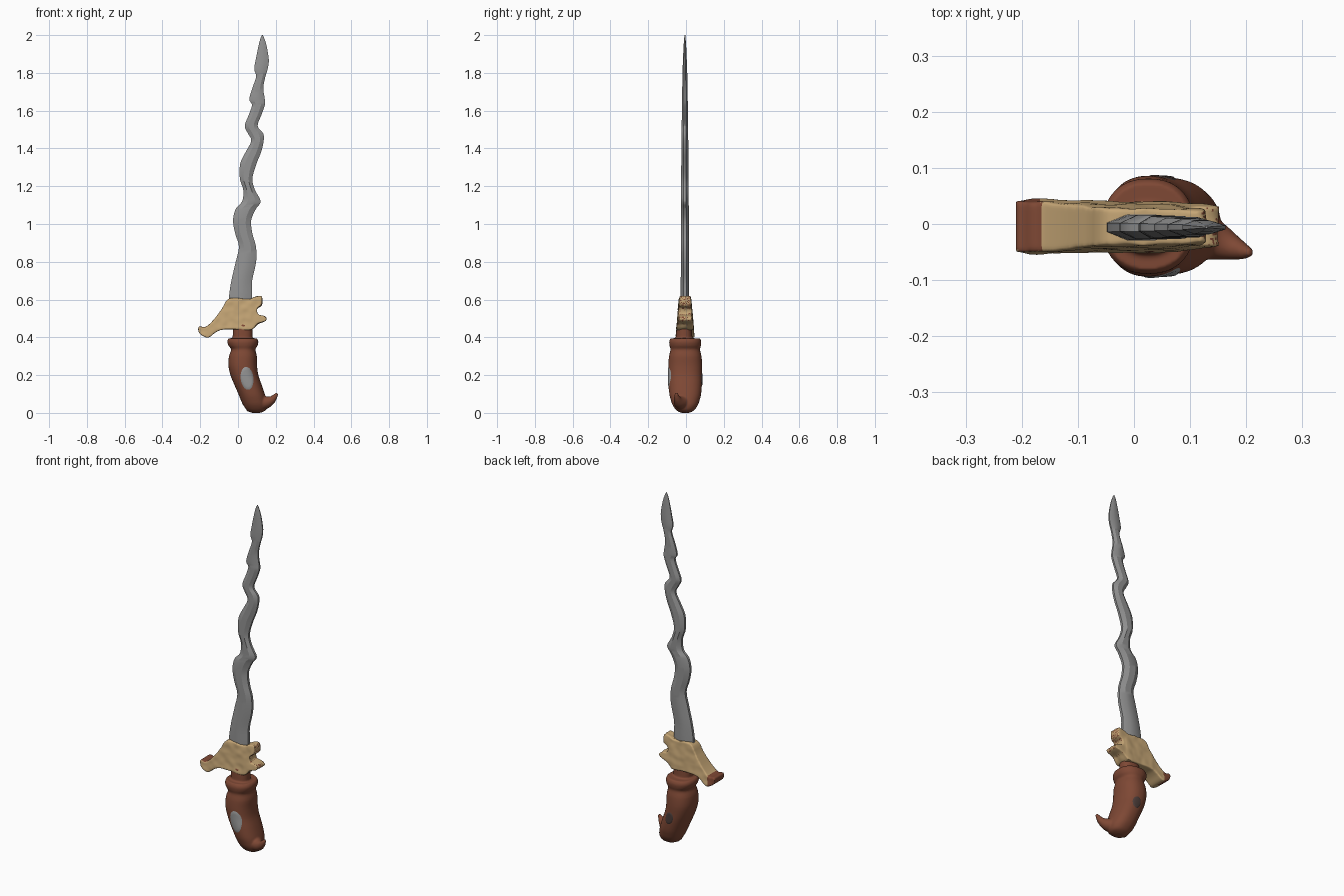
import bpy, bmesh, math, random
from mathutils import Vector, noise
from mathutils.bvhtree import BVHTree

if "Cube" in bpy.data.objects:
    bpy.data.objects.remove(bpy.data.objects["Cube"])


def mat(name, r, g, b):
    m = bpy.data.materials.new(name)
    m.diffuse_color = (r, g, b, 1)
    m.use_nodes = True
    m.node_tree.nodes["Principled BSDF"].inputs["Base Color"].default_value = m.diffuse_color
    return m


STEEL = mat("steel grey", 0.29, 0.29, 0.29)
TAN = mat("pale wood", 0.56, 0.38, 0.18)
BROWN = mat("red brown wood", 0.21, 0.065, 0.035)
DARK = mat("dark stain", 0.07, 0.045, 0.04)
PLATE = mat("inlay grey", 0.31, 0.31, 0.31)


def spline(rows, steps, closed=False):
    """Catmull-Rom resampling of rows of numbers."""
    n = len(rows)
    pick = (lambda i: rows[i % n]) if closed else (lambda i: rows[max(0, min(n - 1, i))])
    out = []
    for i in range(n if closed else n - 1):
        a, b, c, d = (pick(i + k) for k in (-1, 0, 1, 2))
        for s in range(steps):
            t = s / steps
            out.append([0.5 * (2 * q + (r - p) * t + (2 * p - 5 * q + 4 * r - w) * t * t
                               + (3 * q - p - 3 * r + w) * t ** 3)
                        for p, q, r, w in zip(a, b, c, d)])
    if not closed:
        out.append(list(rows[-1]))
    return out


def loft(bm, rings):
    loops = [[bm.verts.new(p) for p in ring] for ring in rings]
    n = len(loops[0])
    for a, b in zip(loops, loops[1:]):
        for i in range(n):
            j = (i + 1) % n
            bm.faces.new((a[i], a[j], b[j], b[i]))
    bm.faces.new(loops[0][::-1])
    bm.faces.new(loops[-1])


def make(name, bm, mats):
    bmesh.ops.recalc_face_normals(bm, faces=bm.faces)
    me = bpy.data.meshes.new(name)
    bm.to_mesh(me)
    bm.free()
    ob = bpy.data.objects.new(name, me)
    bpy.context.collection.objects.link(ob)
    for m in mats:
        me.materials.append(m)
    return ob


def fuse(ob, voxel, passes, mats):
    """Merge overlapping volumes into one softened skin."""
    r = ob.modifiers.new("fuse", 'REMESH')
    r.mode, r.voxel_size = 'VOXEL', voxel
    s = ob.modifiers.new("soften", 'SMOOTH')
    s.factor, s.iterations = 0.5, passes
    dg = bpy.context.evaluated_depsgraph_get()
    me = bpy.data.meshes.new_from_object(ob.evaluated_get(dg))
    ob.modifiers.clear()
    ob.data = me
    me.materials.clear()
    for m in mats:
        me.materials.append(m)


def smooth(ob, angle):
    bpy.ops.object.select_all(action='DESELECT')
    ob.select_set(True)
    bpy.context.view_layer.objects.active = ob
    bpy.ops.object.shade_smooth_by_angle(angle=math.radians(angle))


# Wavy blade: height, left edge, right edge, half thickness
edges = [(0.55, -.05, .07, .024), (0.62, -.047, .075, .023), (0.70, -.035, .075, .022),
         (0.80, -.012, .096, .021), (0.88, .005, .095, .021), (0.95, -.015, .076, .021),
         (1.02, -.026, .07, .021), (1.08, -.012, .095, .021), (1.12, .022, .12, .02),
         (1.18, .028, .09, .02), (1.24, .01, .076, .02), (1.32, .012, .098, .019),
         (1.38, .04, .122, .018), (1.44, .07, .136, .018), (1.48, .052, .133, .017),
         (1.52, .036, .104, .017), (1.58, .058, .125, .016), (1.63, .074, .142, .016),
         (1.66, .06, .142, .015), (1.72, .076, .134, .014), (1.78, .096, .145, .013),
         (1.82, .086, .157, .012), (1.87, .094, .163, .01), (1.94, .108, .152, .007),
         (1.98, .118, .14, .004), (2.0, .127, .131, .002)]
section = [(0, -.35), (.3, -1), (.7, -1), (1, -.35), (1, .35), (.7, 1), (.3, 1), (0, .35)]
bm = bmesh.new()
loft(bm, [[(l + (r - l) * u, -.006 + t * v, z) for u, v in section]
          for z, l, r, t in spline(edges, 4)])
smooth(make("blade", bm, [STEEL]), 25)

# Guard: swept wing on the left, scalloped lobes on the right
outline = [(-.045, .607), (-.085, .552), (-.13, .492), (-.172, .455), (-.207, .458),
           (-.205, .422), (-.16, .398), (-.12, .425), (-.085, .44), (-.02, .442),
           (.07, .44), (.105, .472), (.148, .488), (.142, .512), (.104, .522),
           (.104, .553), (.128, .572), (.124, .618), (.09, .614), (.055, .602)]
bm = bmesh.new()
f = bm.faces.new([bm.verts.new((x, -.042, z)) for x, z in spline(outline, 4, True)])
ext = bmesh.ops.extrude_face_region(bm, geom=[f])
bmesh.ops.translate(bm, vec=(0, .084, 0),
                    verts=[v for v in ext['geom'] if isinstance(v, bmesh.types.BMVert)])
guard = make("guard", bm, [TAN])
fuse(guard, 0.005, 5, [TAN, BROWN])
for v in guard.data.vertices:
    n = noise.noise(v.co * 28)
    v.co.y = -.005 + v.co.y * (0.74 + 2.0 * (0.62 - v.co.z)) + .003 * n
    if v.co.x > .07:
        v.co.x += .008 * n
        v.co.y *= 1 - 1.5 * (v.co.x - .07)
random.seed(4)
for p in guard.data.polygons:
    c, n = p.center, p.normal
    wing = c.x < -.165 and (c.y > -.012 or n.z > .6 or n.x < -.8)
    speck = c.x > .1 and n.x > .5 and random.random() < .3
    p.material_index = 1 if wing or speck else 0
smooth(guard, 50)

# Grip with collar: height, left, right, back-front half depth
grip = [(0.0, .075, .115, .02), (.012, .05, .145, .045), (.04, .028, .155, .066),
        (.07, .014, .15, .077), (.10, .002, .142, .084), (.15, -.02, .125, .088),
        (.20, -.04, .108, .089), (.25, -.051, .101, .09), (.30, -.048, .1, .086),
        (.335, -.036, .092, .078), (.355, -.05, .103, .083), (.378, -.057, .108, .085),
        (.395, -.05, .1, .077)]


def oval(z, l, r, d, cy, n=40):
    pts = []
    for i in range(n):
        a = 2 * math.pi * i / n
        c, s = math.cos(a), math.sin(a)
        sq = lambda q: math.copysign(abs(q) ** .88, q)
        pts.append(((l + r) / 2 + (r - l) / 2 * sq(c), cy + d * sq(s), z))
    return pts


bm = bmesh.new()
loft(bm, [oval(*row, -.004) for row in spline(grip, 3)])
# Neck between collar and guard
loft(bm, [oval(.37, -.028, .076, .045, -.01), oval(.47, -.028, .076, .04, -.01)])
# Curled hook at the foot of the grip: x, y, z, radius
hook = [(.06, 0, .065, .06), (.11, -.016, .056, .046), (.15, -.032, .056, .034),
        (.178, -.043, .068, .022), (.196, -.049, .087, .014), (.208, -.051, .104, .007)]
path = spline(hook, 4)
rings = []
for i, (x, y, z, r) in enumerate(path):
    a, b = path[max(0, i - 1)], path[min(len(path) - 1, i + 1)]
    d = (Vector(b[:3]) - Vector(a[:3])).normalized()
    u = d.cross(Vector((0, 1, 0))).normalized()
    w = d.cross(u)
    rings.append([Vector((x, y, z)) + r * (u * math.cos(k * math.pi / 8) + w * math.sin(k * math.pi / 8))
                  for k in range(16)])
loft(bm, rings)
handle = make("handle", bm, [BROWN])
fuse(handle, 0.005, 3, [BROWN])
smooth(handle, 60)
hm = handle.data
tree = BVHTree.FromPolygons([v.co for v in hm.vertices], [p.vertices[:] for p in hm.polygons])


# Thin inlays draped over the grip
def inlay(name, cx, cz, rx, rz, tilt, side, m):
    bm = bmesh.new()
    rows = []
    for k in range(1, 7):
        ring = []
        for i in range(32):
            a = 2 * math.pi * i / 32
            x, z = rx * k / 6 * math.cos(a), rz * k / 6 * math.sin(a)
            x, z = cx + x * math.cos(tilt) - z * math.sin(tilt), cz + x * math.sin(tilt) + z * math.cos(tilt)
            hit = tree.ray_cast(Vector((x, side, z)), Vector((0, -side, 0)))[0]
            y = hit.y if hit else 0
            ring.append(bm.verts.new((x, y + side * (.0025 if k < 6 else -.001), z)))
        rows.append(ring)
    bm.faces.new(rows[0])
    for a, b in zip(rows, rows[1:]):
        for i in range(32):
            j = (i + 1) % 32
            bm.faces.new((a[i], a[j], b[j], b[i]))
    ob = make(name, bm, [m])
    if (ob.data.polygons[0].normal.y > 0) != (side > 0):
        ob.data.flip_normals()
    smooth(ob, 60)


inlay("front_inlay", .048, .183, .036, .064, .12, -1, PLATE)
inlay("back_stain", .05, .175, .025, .038, .3, 1, DARK)
